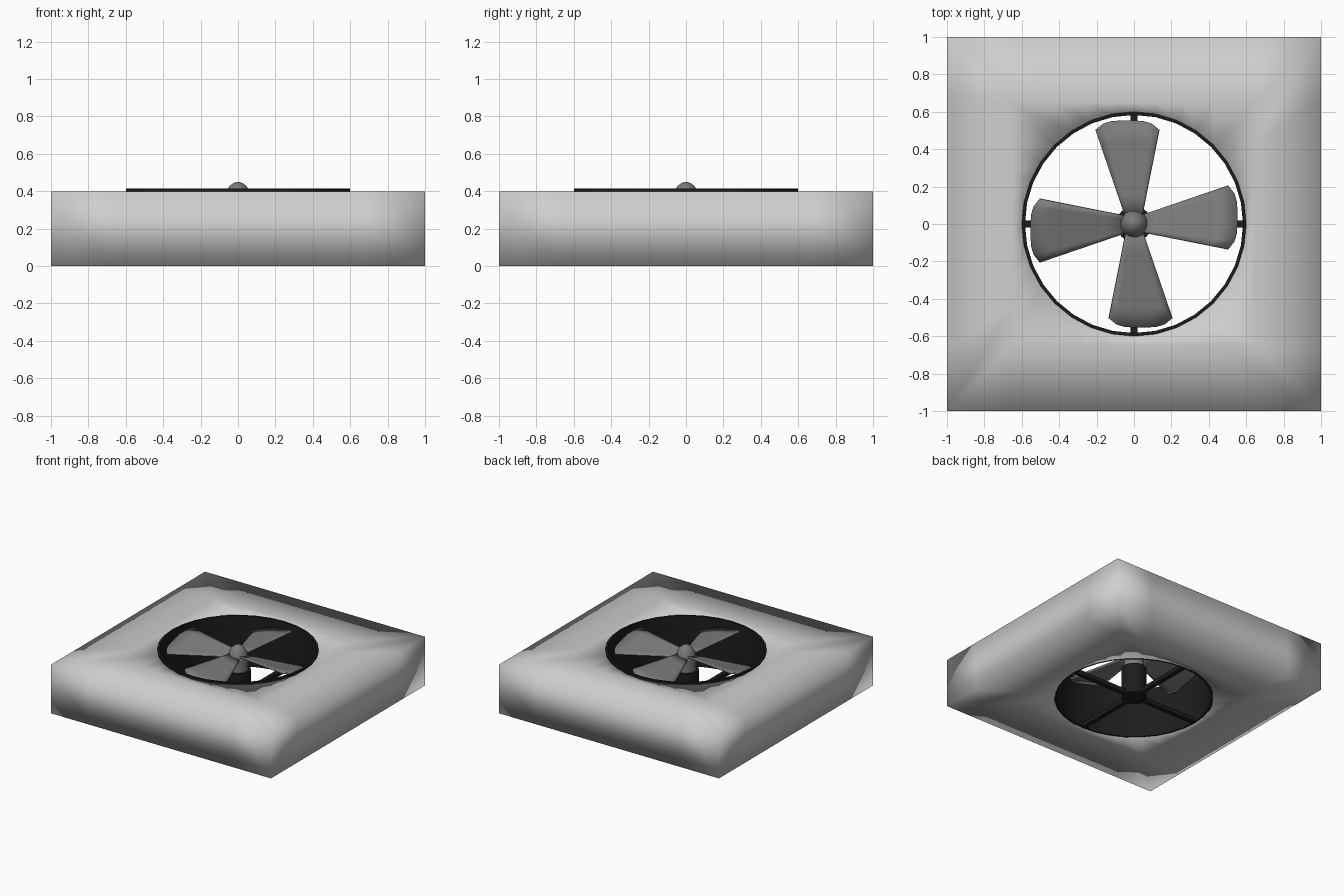
import bpy, bmesh, math

old = bpy.data.objects.get("Cube")
if old:
    bpy.data.objects.remove(old, do_unlink=True)

SIDES = 32


def material(name, value):
    m = bpy.data.materials.new(name)
    m.use_nodes = True
    colour = (value, value, value, 1)
    m.diffuse_color = colour
    m.node_tree.nodes["Principled BSDF"].inputs["Base Color"].default_value = colour
    return m


light_grey = material("light grey", 0.62)
mid_grey = material("mid grey", 0.2)
black = material("black", 0.012)


def finish(name, bm, mat, angle=None):
    bmesh.ops.recalc_face_normals(bm, faces=bm.faces)
    mesh = bpy.data.meshes.new(name)
    bm.to_mesh(mesh)
    bm.free()
    mesh.materials.append(mat)
    ob = bpy.data.objects.new(name, mesh)
    bpy.context.collection.objects.link(ob)
    bpy.ops.object.select_all(action='DESELECT')
    bpy.context.view_layer.objects.active = ob
    ob.select_set(True)
    if angle is None:
        bpy.ops.object.shade_smooth()
    else:
        bpy.ops.object.shade_smooth_by_angle(angle=math.radians(angle))
    return ob


def circle(a, size):
    return size * math.cos(a), size * math.sin(a)


def square(a, size):
    x, y = math.cos(a), math.sin(a)
    k = size / max(abs(x), abs(y))
    return x * k, y * k


def loft(profile, closed):
    """Join rings given as (shape, size, height); cap the ends when open."""
    bm = bmesh.new()
    rings = []
    for shape, size, z in profile:
        rings.append([bm.verts.new((*shape(math.tau * i / SIDES, size), z))
                      for i in range(SIDES)])
    pairs = list(zip(rings, rings[1:]))
    if closed:
        pairs.append((rings[-1], rings[0]))
    else:
        bm.faces.new(rings[0])
        bm.faces.new(rings[-1])
    for a, b in pairs:
        for i in range(SIDES):
            j = (i + 1) % SIDES
            bm.faces.new((a[i], a[j], b[j], b[i]))
    return bm


# Square housing with a round opening, softly shaded all over
finish("housing", loft([(circle, 0.595, 0.4), (square, 0.65, 0.4), (square, 1, 0.4),
                        (square, 1, 0), (square, 0.65, 0), (circle, 0.595, 0)], True),
       light_grey)

# Thin duct lining the opening
finish("duct", loft([(circle, 0.6, 0.415), (circle, 0.6, 0),
                     (circle, 0.583, 0), (circle, 0.583, 0.415)], True), black, 30)

# Motor and rounded spinner
finish("motor", loft([(circle, 0.095, 0), (circle, 0.095, 0.25)], False), black, 30)
dome = [(circle, 0.076, 0.25)]
for i in range(9):
    t = i / 9
    dome.append((circle, 0.076 * math.cos(t * math.pi / 2), 0.33 + 0.12 * math.sin(t * math.pi / 2)))
dome.append((circle, 0.003, 0.45))
finish("spinner", loft(dome, False), mid_grey, 40)

# Crossed support bars under the motor
for name, sx, sy in (("support_bar_x", 1.18, 0.036), ("support_bar_y", 0.036, 1.18)):
    bm = bmesh.new()
    bmesh.ops.create_cube(bm, size=1)
    bmesh.ops.scale(bm, vec=(sx, sy, 0.035), verts=bm.verts)
    bmesh.ops.translate(bm, vec=(0, 0, 0.0175), verts=bm.verts)
    finish(name, bm, black, 30)


# Four pitched blades with rounded tips
def blade(name, turn):
    bm = bmesh.new()
    rows, cols = 5, 8
    grid = []
    for r in range(rows + 1):
        f = r / rows
        row = []
        for c in range(cols + 1):
            u = c / cols
            side = (-0.045 - 0.09 * f) * (1 - u) + (0.05 + 0.155 * f) * u
            bulge = 0.05 * f * (1 - (2 * u - 1) ** 4)
            out = 0.05 + 0.453 * f + bulge
            row.append(bm.verts.new((out, side, 0.367 - 0.25 * side)))
        grid.append(row)
    for a, b in zip(grid, grid[1:]):
        for c in range(cols):
            bm.faces.new((a[c], a[c + 1], b[c + 1], b[c]))
    ob = finish(name, bm, mid_grey, 40)
    ob.rotation_euler.z = turn
    mod = ob.modifiers.new("thickness", 'SOLIDIFY')
    mod.thickness = 0.012
    mod.offset = 0


for i in range(4):
    blade("blade_%d" % (i + 1), i * math.pi / 2)
